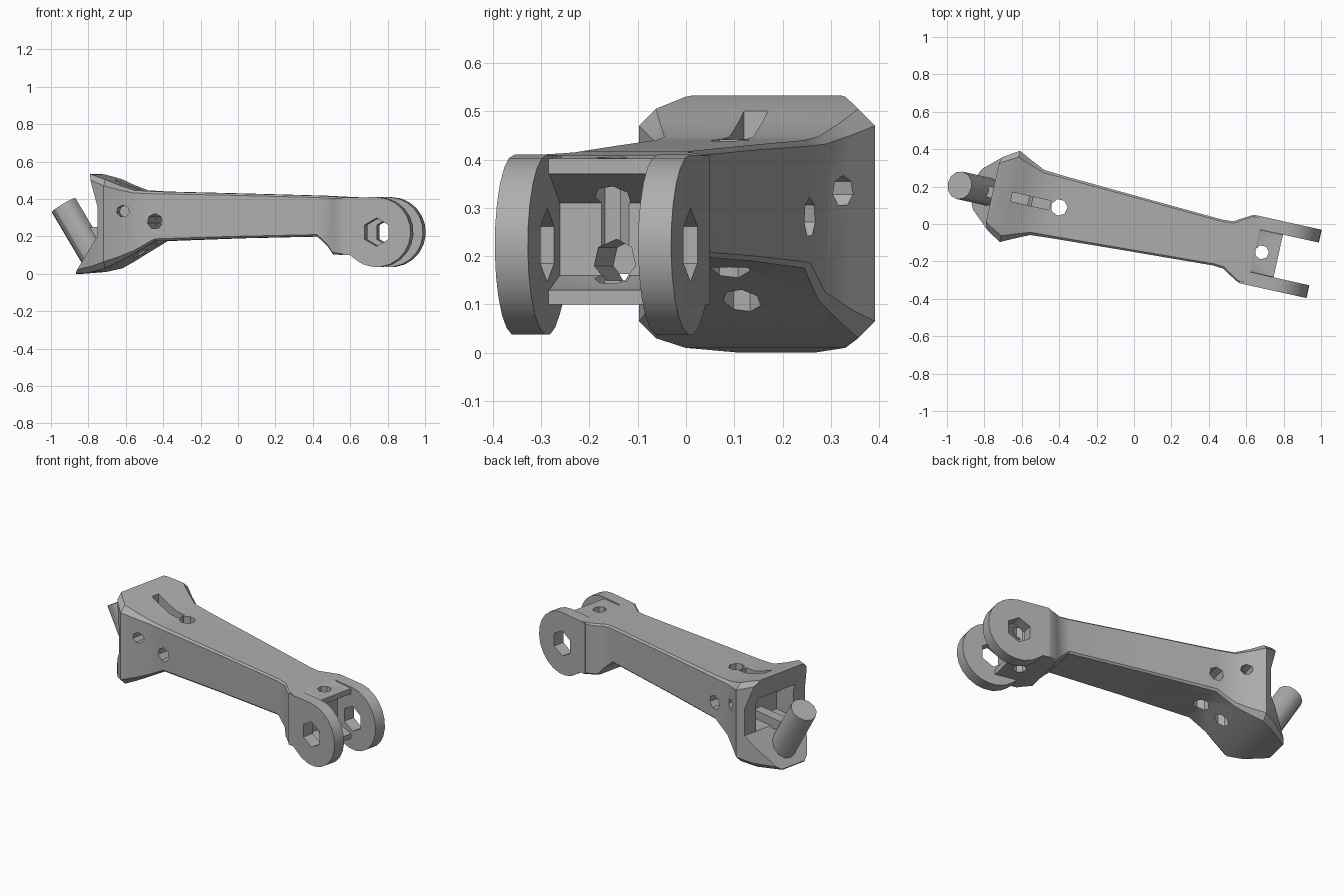
import bpy, bmesh, math
from mathutils import Vector, Matrix

if "Cube" in bpy.data.objects:
    bpy.data.objects.remove(bpy.data.objects["Cube"], do_unlink=True)

YAW = Matrix.Rotation(math.radians(-12.5), 4, "Z")   # the arm lies at an angle

metal = bpy.data.materials.new("plain_grey")
metal.use_nodes = True
metal.diffuse_color = (0.42, 0.42, 0.42, 1)
metal.node_tree.nodes["Principled BSDF"].inputs["Base Color"].default_value = metal.diffuse_color


def finish(name, bm):
    bmesh.ops.recalc_face_normals(bm, faces=bm.faces)
    mesh = bpy.data.meshes.new(name)
    bm.to_mesh(mesh)
    bm.free()
    mesh.materials.append(metal)
    ob = bpy.data.objects.new(name, mesh)
    bpy.context.collection.objects.link(ob)
    return ob


def loft(name, rings):
    """Skin closed rings of points and cap both ends."""
    bm = bmesh.new()
    loops = [[bm.verts.new(p) for p in ring] for ring in rings]
    for a, b in zip(loops, loops[1:]):
        for i in range(len(a)):
            j = (i + 1) % len(a)
            bm.faces.new((a[i], a[j], b[j], b[i]))
    bm.faces.new(loops[0])
    bm.faces.new(loops[-1])
    return finish(name, bm)


def plate(name, outline, y0, y1):
    """Extrude an x-z outline along y."""
    return loft(name, [[(x, y, z) for x, z in outline] for y in (y0, y1)])


def rod(name, start, end, radius, sides):
    a, b = Vector(start), Vector(end)
    turn = (b - a).to_track_quat("Z", "Y").to_matrix().to_4x4()
    bm = bmesh.new()
    bmesh.ops.create_cone(bm, cap_ends=True, segments=sides, radius1=radius, radius2=radius,
                          depth=(b - a).length, matrix=Matrix.Translation((a + b) / 2) @ turn)
    return finish(name, bm)


def box(name, low, high):
    return plate(name, [(low[0], low[2]), (high[0], low[2]), (high[0], high[2]), (low[0], high[2])],
                 low[1], high[1])


def carve(ob, cutters):
    for c in cutters:
        c.hide_render = True
        mod = ob.modifiers.new("cut", "BOOLEAN")
        mod.operation, mod.solver, mod.object = "DIFFERENCE", "EXACT", c
    bpy.context.view_layer.update()
    graph = bpy.context.evaluated_depsgraph_get()
    mesh = bpy.data.meshes.new_from_object(ob.evaluated_get(graph))
    ob.modifiers.clear()
    ob.data = mesh
    for c in cutters:
        bpy.data.objects.remove(c, do_unlink=True)


# Arm body: chamfered rectangular sections as (x, half width, bottom, top, chamfer)
sections = [
    (-.87, .10, .0, .55, .02), (-.76, .20, .01, .53, .03), (-.68, .25, .03, .505, .035),
    (-.61, .215, .065, .475, .025), (-.53, .178, .11, .447, .015), (-.42, .17, .175, .44, .012),
    (0, .148, .19, .43, .01), (.46, .125, .2, .418, .01), (.52, .13, .145, .415, .01),
    (.55, .15, .105, .413, .01), (.61, .184, .1, .41, .008), (.66, .184, .1, .408, .008),
    (.665, .12, .1, .405, .005), (.79, .12, .1, .402, .005),
]


def section(x, w, low, high, c):
    half = [(w - c, low), (w, low + c), (w, high - c), (w - c, high)]
    return [(x, y, z) for y, z in half] + [(x, -y, z) for y, z in reversed(half)]


body = loft("arm_body", [section(*s) for s in sections])

# Notched end, cavity, web recess and drilled holes
carve(body, [
    plate("notch", [(-.9, -.034), (-.72, .2), (-.72, .36), (-.79, .58), (-1, .58), (-1, -.034)], -.4, .4),
    box("cavity", (-.9, -.14, .2), (-.58, .14, .4)),
    plate("web_recess", [(.85, .37), (.78, .37), (.68, .31), (.68, .16), (.78, .13), (.85, .13)], -.3, .3),
    box("top_slot", (-.67, -.025, .35), (-.46, .025, .6)),
    rod("top_hole", (-.41, 0, 0), (-.41, 0, .6), .045, 7),
    rod("bottom_hole", (-.535, 0, 0), (-.535, 0, .24), .04, 7),
    rod("side_hole", (-.417, -.4, .28), (-.417, .4, .28), .042, 7),
    rod("end_side_hole", (-.585, -.4, .335), (-.585, .4, .335), .032, 7),
    rod("fork_hole", (.7, 0, 0), (.7, 0, .6), .038, 7),
    rod("web_hole", (.5, 0, .19), (.8, 0, .19), .045, 7),
])

# Fork prongs with rounded ends and hexagonal bores
CX, CZ, R = .8, .223, .187
outline = [(.615, .1), (.615, .408)]
for i in range(15):
    a = math.radians(90 - 220 * i / 14)
    outline.append((CX + R * math.cos(a), CZ + R * math.sin(a)))
outline.append((.655, .1))
parts = [body]
for side, name in ((1, "left_prong"), (-1, "right_prong")):
    prong = plate(name, outline, side * .117, side * .187)
    carve(prong, [rod("bore", (CX, -.4, CZ), (CX, .4, CZ), .076, 6)])
    parts.append(prong)

# Slanted post at the notched end, with the rib that ties it to the body
parts.append(rod("end_post", (-.955, 0, .367), (-.775, 0, .07), .075, 12))
parts.append(box("post_rib", (-.84, -.03, .19), (-.57, .03, .25)))

for ob in parts:
    ob.data.transform(YAW)
    bpy.ops.object.select_all(action="DESELECT")
    ob.select_set(True)
    bpy.context.view_layer.objects.active = ob
    bpy.ops.object.shade_smooth_by_angle(angle=math.radians(30))
